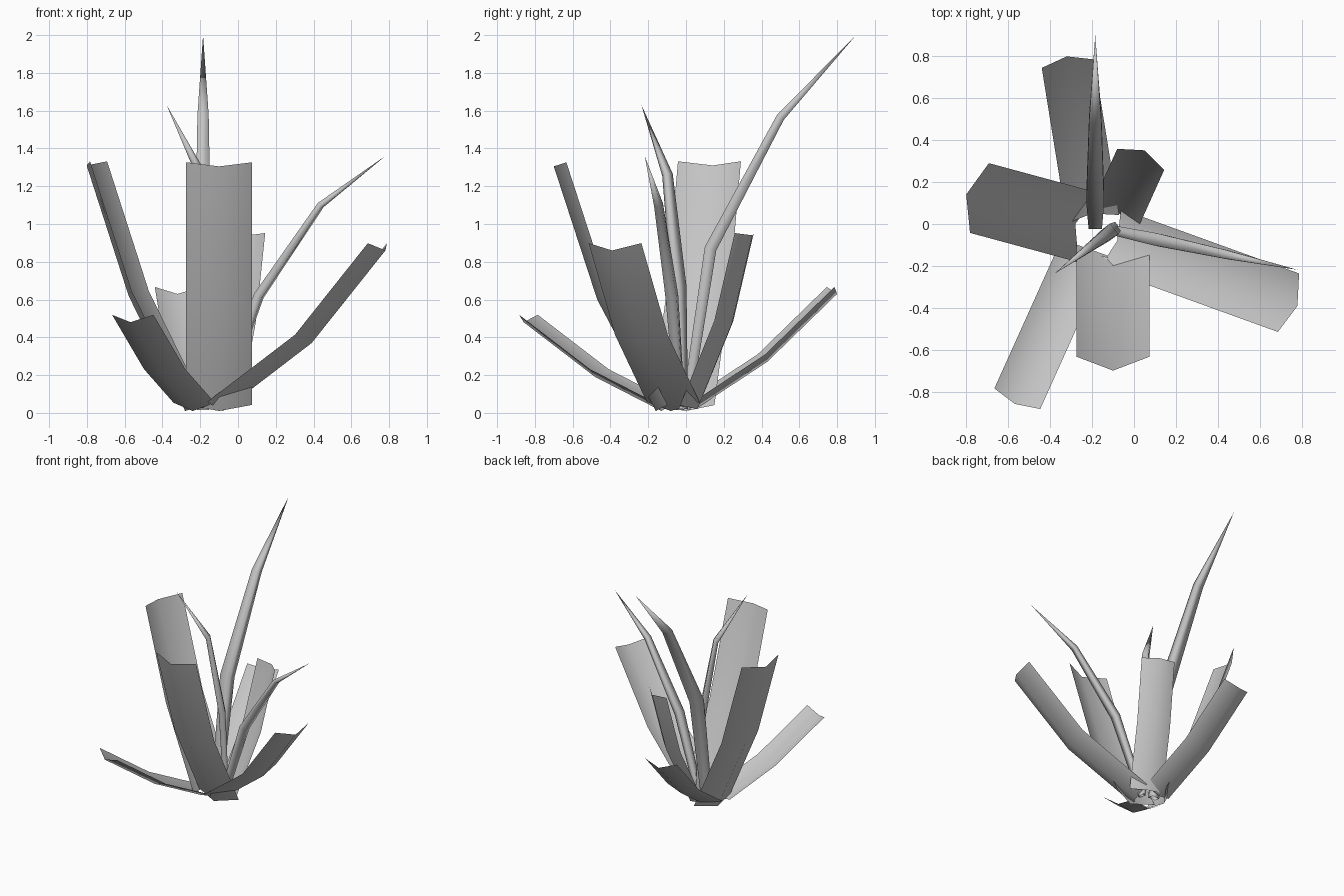
import bpy
import bmesh
from mathutils import Vector

if "Cube" in bpy.data.objects:
    bpy.data.objects.remove(bpy.data.objects["Cube"])

grey = bpy.data.materials.new("plain_grey")
grey.use_nodes = True
tone = (0.56, 0.56, 0.56, 1)
grey.diffuse_color = tone
grey.node_tree.nodes["Principled BSDF"].inputs["Base Color"].default_value = tone
UP = Vector((0, 0, 1))


def frames(path):
    """Point and averaged tangent at every station of a path."""
    last = len(path) - 1
    for i, p in enumerate(path):
        steps = []
        if i > 0:
            steps.append((p - path[i - 1]).normalized())
        if i < last:
            steps.append((path[i + 1] - p).normalized())
        yield p, sum(steps, Vector()).normalized()


def finish(name, bm):
    mesh = bpy.data.meshes.new(name)
    bm.to_mesh(mesh)
    bm.free()
    mesh.materials.append(grey)
    mesh.shade_smooth()
    obj = bpy.data.objects.new(name, mesh)
    bpy.context.collection.objects.link(obj)


def outward_path(base, direction, profile):
    out = Vector((*direction, 0)).normalized()
    start = Vector((*base, 0))
    return out, [start + out * r + UP * z for r, z in profile]


def leaf(name, base, direction, width, profile):
    """Open sheet folded along its middle, bent once."""
    out, path = outward_path(base, direction, profile)
    side = UP.cross(out)
    bm = bmesh.new()
    rows = []
    for p, tangent in frames(path):
        lift = tangent.cross(side).normalized() * width * 0.2
        rows.append([bm.verts.new(p + side * s * width / 2 + lift * abs(s))
                     for s in (-1, 0, 1)])
    for a, b in zip(rows, rows[1:]):
        for i in range(2):
            bm.faces.new((a[i], a[i + 1], b[i + 1], b[i]))
    finish(name, bm)


def stalk(name, base, direction, size, profile):
    """Four-sided tapering shoot ending in a point."""
    out, path = outward_path(base, direction, profile)
    side = UP.cross(out)
    bm = bmesh.new()
    rows = []
    for (p, tangent), w in zip(list(frames(path))[:-1], (0.75, 1, 0.7)):
        depth = tangent.cross(side).normalized()
        rows.append([bm.verts.new(p + (side * a + depth * b * 0.75) * w * size / 2)
                     for a, b in ((-1, -1), (1, -1), (1, 1), (-1, 1))])
    tip = bm.verts.new(path[-1])
    for i in range(4):
        j = (i + 1) % 4
        for a, b in zip(rows, rows[1:]):
            bm.faces.new((a[i], a[j], b[j], b[i]))
        bm.faces.new((rows[-1][i], rows[-1][j], tip))
    finish(name, bm)


# Broad leaves: base, heading, width, (reach, height) along the midrib
leaf("front_leaf", (-0.10, -0.16), (0, -1), 0.35, [(0, 0.01), (0.31, 0.6), (0.54, 1.305)])
leaf("right_leaf", (-0.28, 0), (-0.96, 0.26), 0.345, [(0, 0.01), (0.31, 0.62), (0.54, 1.31)])
leaf("back_leaf", (-0.20, 0.05), (-0.16, 0.99), 0.253, [(0, 0.02), (0.385, 0.27), (0.76, 0.63)])
leaf("front_right_leaf", (-0.24, -0.13), (-0.41, -0.91), 0.24, [(0, 0.01), (0.385, 0.19), (0.8, 0.48)])
leaf("left_leaf", (-0.08, -0.08), (0.94, -0.34), 0.297, [(0, 0.01), (0.5, 0.37), (0.915, 0.86)])
leaf("back_left_leaf", (-0.08, 0.06), (0.41, 0.91), 0.246, [(0, 0.02), (0.2, 0.47), (0.32, 0.94)])

# Thin pointed stalks rising from the middle
stalk("tall_stalk", (-0.185, 0), (0, 1), 0.085, [(0, 0.02), (0.13, 0.87), (0.5, 1.565), (0.9, 2)])
stalk("left_stalk", (-0.10, -0.03), (0.98, -0.21), 0.06, [(0, 0.02), (0.215, 0.62), (0.55, 1.1), (0.9, 1.36)])
stalk("right_stalk", (-0.09, -0.02), (-0.8, -0.6), 0.065, [(0, 0.02), (0.03, 0.67), (0.13, 1.26), (0.36, 1.63)])
